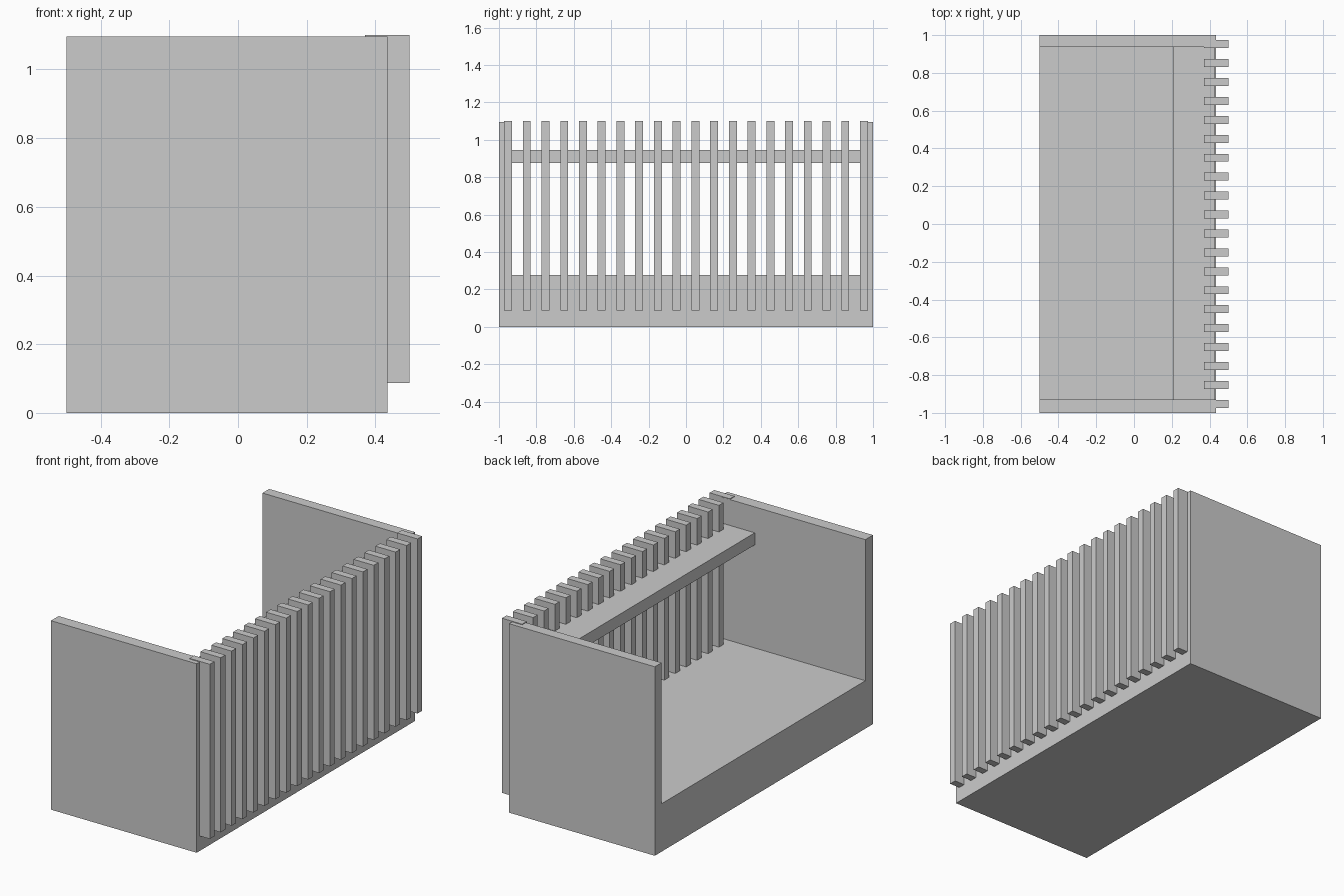
import bpy

if "Cube" in bpy.data.objects:
    bpy.data.objects.remove(bpy.data.objects["Cube"])


def box(name, x, y, z):
    """Box from (min, max) pairs on each axis."""
    bpy.ops.mesh.primitive_cube_add(size=1)
    ob = bpy.context.object
    ob.name = name
    ob.location = [(a + b) / 2 for a, b in (x, y, z)]
    ob.scale = [b - a for a, b in (x, y, z)]
    bpy.ops.object.transform_apply(location=True, rotation=False, scale=True)
    return ob


# Thick floor between the side panels
box("floor", (-0.5, 0.435), (-0.93, 0.938), (0, 0.278))

# Side panels
box("front_panel", (-0.5, 0.435), (-1, -0.93), (0, 1.096))
box("back_panel", (-0.5, 0.435), (0.938, 1), (0, 1.096))

# Shelf carried by the slats
box("shelf", (0.21, 0.43), (-0.93, 0.938), (0.876, 0.946))

# Row of upright slats
slats, pitch, width = 20, 0.1002, 0.042
for i in range(slats):
    y = (i - (slats - 1) / 2) * pitch
    box(f"slat_{i + 1}", (0.37, 0.5), (y - width / 2, y + width / 2), (0.087, 1.1))
